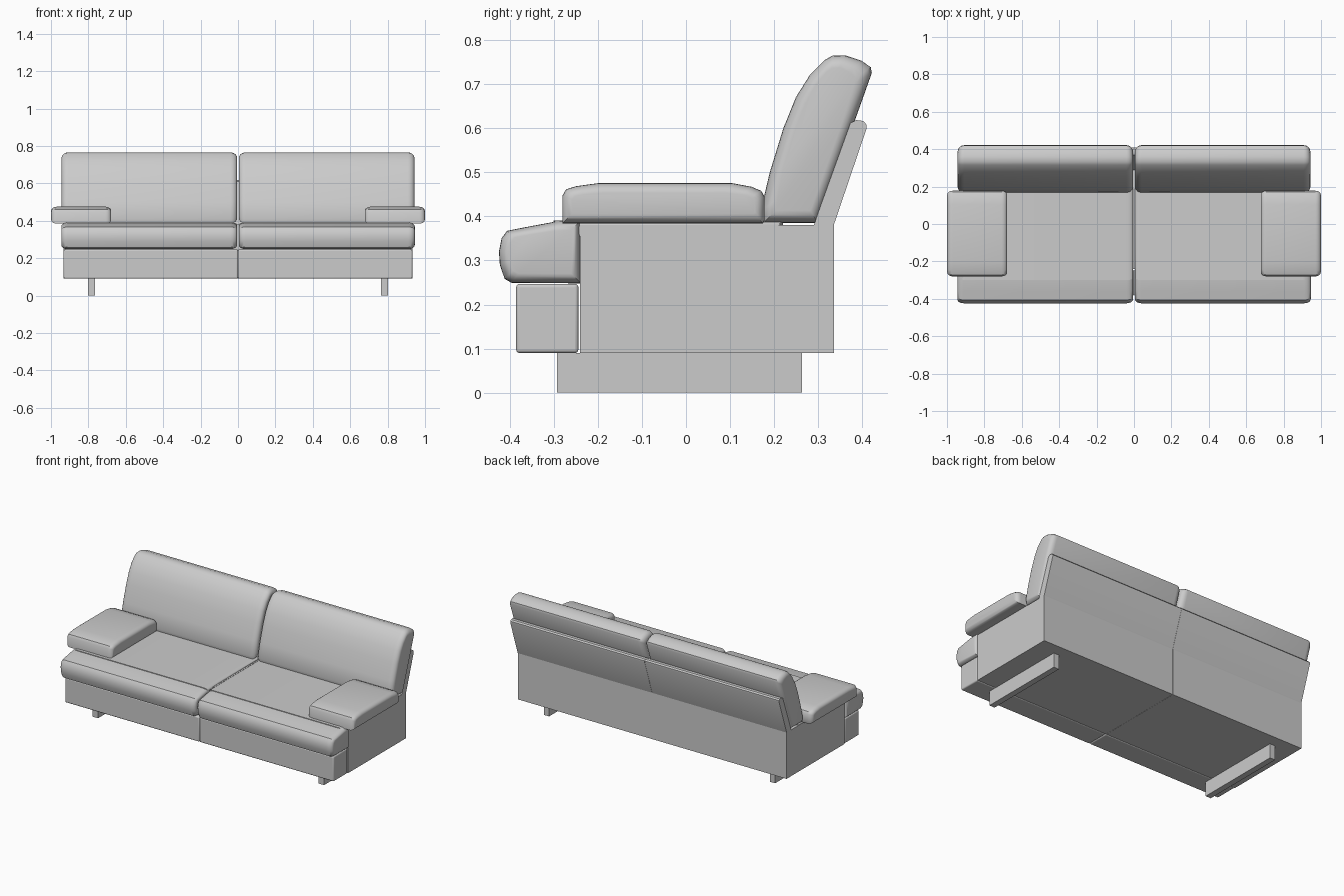
import bpy, bmesh, math

cube = bpy.data.objects.get("Cube")
if cube:
    bpy.data.objects.remove(cube, do_unlink=True)

grey = bpy.data.materials.new("grey upholstery")
grey.use_nodes = True
GREY = (0.6, 0.6, 0.6, 1)
grey.diffuse_color = GREY
grey.node_tree.nodes["Principled BSDF"].inputs["Base Color"].default_value = GREY


def loft(name, profile, x0, x1, round_x=0.0, inset=0.0, lean=0.0, bevel=0.0, sharp=35):
    """Run a (y, z) profile along x, rounding both ends, then mirror it.
    lean shears y with height, so leaning parts round in their own frame."""
    us = [p[0] for p in profile]
    vs = [p[1] for p in profile]
    uc, vc = (min(us) + max(us)) / 2, (min(vs) + max(vs)) / 2
    ku = 2 * inset / (max(us) - min(us))
    kv = 2 * inset / (max(vs) - min(vs))
    # Stations along x: quarter circles at both ends
    stations = [(x0, 0), (x1, 0)]
    if round_x:
        arc = [math.pi / 2 * i / 5 for i in range(6)]
        start = [(x0 + round_x * (1 - math.sin(a)), 1 - math.cos(a)) for a in arc]
        end = [(x0 + x1 - x, k) for x, k in start]
        stations = start[::-1] + end
    bm = bmesh.new()
    rings = []
    for x, k in stations:
        ring = []
        for u, v in profile:
            v2 = vc + (v - vc) * (1 - kv * k)
            u2 = uc + (u - uc) * (1 - ku * k)
            ring.append(bm.verts.new((x, u2 + lean * v2, v2)))
        rings.append(ring)
    n = len(profile)
    for a, b in zip(rings, rings[1:]):
        for i in range(n):
            j = (i + 1) % n
            bm.faces.new((a[i], a[j], b[j], b[i]))
    bm.faces.new(rings[0])
    bm.faces.new(rings[-1])
    bmesh.ops.recalc_face_normals(bm, faces=bm.faces)
    mesh = bpy.data.meshes.new(name)
    bm.to_mesh(mesh)
    bm.free()
    mesh.materials.append(grey)
    obj = bpy.data.objects.new(name, mesh)
    bpy.context.collection.objects.link(obj)
    bpy.ops.object.select_all(action='DESELECT')
    obj.select_set(True)
    bpy.context.view_layer.objects.active = obj
    if bevel:
        mod = obj.modifiers.new("soft edges", 'BEVEL')
        mod.width, mod.segments, mod.limit_method = bevel, 4, 'ANGLE'
    mod = obj.modifiers.new("other side", 'MIRROR')
    mod.use_mirror_merge = False
    bpy.ops.object.shade_smooth_by_angle(angle=math.radians(sharp))
    return obj


def box(y0, y1, z0, z1):
    return [(y0, z0), (y1, z0), (y1, z1), (y0, z1)]


# Frame, front panel and runners
loft("base", box(-0.24, 0.335, 0.09, 0.38), 0.0005, 0.932)
loft("front_panel", box(-0.385, -0.244, 0.09, 0.247), 0.0005, 0.932, bevel=0.008)
loft("runner_leg", box(-0.293, 0.263, 0, 0.09), 0.765, 0.802)

# Leaning back panel with a rounded top
loft("back_panel", [(0.29, 0.38), (0.335, 0.38), (0.409, 0.598), (0.409, 0.608),
                    (0.402, 0.616), (0.386, 0.618), (0.37, 0.61)], 0.0005, 0.932)

# Seat: deep rounded front over a thin pad
loft("seat_front", [(-0.238, 0.248), (-0.395, 0.249), (-0.411, 0.258), (-0.422, 0.29),
                    (-0.424, 0.32), (-0.418, 0.35), (-0.406, 0.367), (-0.36, 0.376),
                    (-0.285, 0.39), (-0.238, 0.391)], 0.005, 0.945, 0.035, 0.022)
loft("seat_pad", box(-0.30, 0.22, 0.345, 0.391), 0.005, 0.93, 0.03, 0.014)

# Back cushions: profile is upright, then sheared backward
LEAN = 0.348
loft("back_cushion", [(0.165, 0.385), (0.042, 0.385), (0.026, 0.41), (0.016, 0.50),
                      (0.012, 0.60), (0.016, 0.67), (0.030, 0.72), (0.053, 0.755),
                      (0.066, 0.764), (0.094, 0.765), (0.135, 0.753), (0.162, 0.738),
                      (0.169, 0.725), (0.168, 0.60)],
     0.005, 0.943, 0.035, 0.028, lean=LEAN)

# Armrest pads
loft("armrest", [(-0.28, 0.384), (0.175, 0.384), (0.178, 0.39), (0.178, 0.445),
                 (0.17, 0.458), (0.148, 0.467), (0.105, 0.475), (-0.2, 0.475),
                 (-0.25, 0.468), (-0.272, 0.461), (-0.28, 0.447)],
     0.678, 0.999, 0.03, 0.022)
